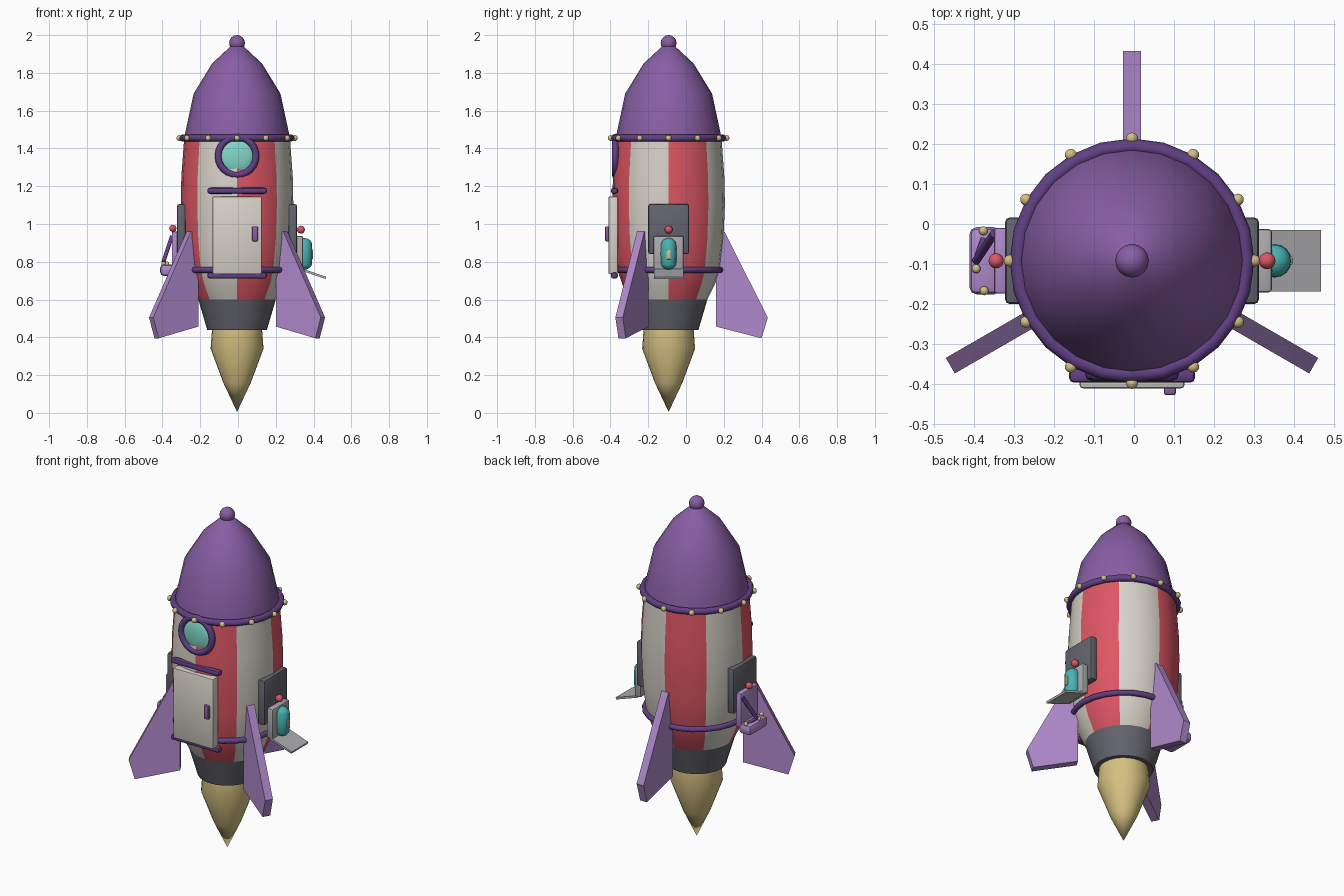
import bpy, bmesh, math
from mathutils import Vector, Matrix

cube = bpy.data.objects.get("Cube")
if cube:
    bpy.data.objects.remove(cube, do_unlink=True)

CENTRE = Vector((-0.005, -0.092, 0))   # axis of the hull
SIDES = 24


def material(name, *srgb):
    lin = [((c / 255 + 0.055) / 1.055) ** 2.4 for c in srgb] + [1]
    m = bpy.data.materials.new(name)
    m.use_nodes = True
    m.diffuse_color = lin
    bsdf = m.node_tree.nodes["Principled BSDF"]
    bsdf.inputs["Base Color"].default_value = lin
    bsdf.inputs["Roughness"].default_value = 0.6
    return m


LILAC = material("lilac", 176, 138, 204)
PURPLE = material("purple", 136, 94, 164)
PLUM = material("plum", 98, 64, 132)
CHARCOAL = material("charcoal", 100, 100, 110)
RED = material("red", 222, 86, 100)
CREAM = material("cream", 216, 211, 201)
GOLD = material("gold", 214, 193, 130)
TEAL = material("teal", 72, 180, 180)
MINT = material("mint glass", 130, 216, 200)
SILVER = material("silver", 172, 172, 175)


def finish(bm, name, *mats, at=(0, 0, 0), angle=35):
    """Turn a bmesh into a shaded object placed relative to the hull axis."""
    bmesh.ops.recalc_face_normals(bm, faces=bm.faces)
    me = bpy.data.meshes.new(name)
    bm.to_mesh(me)
    bm.free()
    for m in mats:
        me.materials.append(m)
    ob = bpy.data.objects.new(name, me)
    ob.location = CENTRE + Vector(at)
    bpy.context.collection.objects.link(ob)
    bpy.ops.object.select_all(action='DESELECT')
    ob.select_set(True)
    bpy.context.view_layer.objects.active = ob
    bpy.ops.object.shade_smooth_by_angle(angle=math.radians(angle))
    return ob


def lathe(name, profile, *mats, stripes=0):
    """Spin (radius, z) points round the axis; close both ends."""
    bm = bmesh.new()
    rings = []
    for r, z in profile:
        rings.append([bm.verts.new((r * math.cos(2 * math.pi * i / SIDES),
                                    r * math.sin(2 * math.pi * i / SIDES), z))
                      for i in range(SIDES)])
    for a, b in zip(rings, rings[1:]):
        for i in range(SIDES):
            j = (i + 1) % SIDES
            f = bm.faces.new((a[i], a[j], b[j], b[i]))
            if stripes:
                f.material_index = (i * stripes // SIDES) % 2
    bm.faces.new(rings[0])
    bm.faces.new(rings[-1])
    bmesh.ops.remove_doubles(bm, verts=bm.verts, dist=0.0005)
    return finish(bm, name, *mats)


def torus(name, major, minor, mat, at, upright=False, sides=SIDES, around=8):
    bm = bmesh.new()
    rows = []
    for i in range(sides):
        u = 2 * math.pi * i / sides
        rows.append([])
        for k in range(around):
            v = 2 * math.pi * k / around
            r = major + minor * math.cos(v)
            rows[-1].append(bm.verts.new((r * math.cos(u), r * math.sin(u), minor * math.sin(v))))
    for i in range(sides):
        for k in range(around):
            a, b, n = rows[i], rows[(i + 1) % sides], (k + 1) % around
            bm.faces.new((a[k], b[k], b[n], a[n]))
    if upright:
        bm.transform(Matrix.Rotation(math.pi / 2, 4, 'X'))
    return finish(bm, name, mat, at=at, angle=50)


def ball(name, radius, mat, at, scale=(1, 1, 1), seg=16):
    bm = bmesh.new()
    bmesh.ops.create_uvsphere(bm, u_segments=seg, v_segments=seg // 2, radius=radius)
    bmesh.ops.scale(bm, vec=scale, verts=bm.verts)
    return finish(bm, name, mat, at=at, angle=60)


def box(name, size, mat, at, bevel=0.008, rot=None):
    bm = bmesh.new()
    bmesh.ops.create_cube(bm, size=1)
    bmesh.ops.scale(bm, vec=size, verts=bm.verts)
    if bevel:
        bmesh.ops.bevel(bm, geom=bm.edges[:], offset=bevel, segments=2, profile=0.5,
                        affect='EDGES')
    if rot:
        bm.transform(rot)
    return finish(bm, name, mat, at=at, angle=40)


def rod(name, a, b, radius, mat):
    a, b = Vector(a), Vector(b)
    d = b - a
    bm = bmesh.new()
    bmesh.ops.create_cone(bm, cap_ends=True, segments=10, radius1=radius, radius2=radius,
                          depth=d.length)
    bm.transform(d.to_track_quat('Z', 'Y').to_matrix().to_4x4())
    return finish(bm, name, mat, at=(a + b) / 2, angle=45)


# Hull, nose, nozzle and flame
lathe("hull", [(0.205, 0.6), (0.245, 0.68), (0.272, 0.76), (0.29, 0.92), (0.298, 1.1),
               (0.295, 1.25), (0.28, 1.455)], RED, CREAM, stripes=8)
# Stripe order starts with red at +x and swaps every eighth of a turn
lathe("nose_cone", [(0.28, 1.44), (0.276, 1.475), (0.23, 1.69), (0.132, 1.85),
                    (0.035, 1.94), (0, 1.95)], PURPLE)
ball("nose_tip", 0.042, PURPLE, (0, 0, 1.958))
lathe("nozzle", [(0.13, 0.44), (0.158, 0.44), (0.205, 0.6), (0.2, 0.605)], CHARCOAL)
lathe("flame", [(0, 0.005), (0.073, 0.16), (0.14, 0.34), (0.132, 0.45)], GOLD)

# Trim rings and rivets
torus("upper_ring", 0.287, 0.019, PLUM, (0, 0, 1.455))
torus("lower_ring", 0.276, 0.016, PLUM, (0, 0, 0.757))
for i in range(12):
    a = math.radians(30 * i)
    ball("rivet", 0.016, GOLD, (0.306 * math.cos(a), 0.306 * math.sin(a), 1.455), seg=10)

# Three fins
FIN = [(0.25, 0.457), (0.25, 0.95), (0.283, 0.965), (0.297, 0.957), (0.525, 0.505), (0.492, 0.395)]
for deg in (90, -30, -150):
    bm = bmesh.new()
    face = bm.faces.new([bm.verts.new((r, -0.0225, z)) for r, z in FIN])
    ext = bmesh.ops.extrude_face_region(bm, geom=[face])
    bmesh.ops.translate(bm, vec=(0, 0.045, 0),
                        verts=[v for v in ext["geom"] if isinstance(v, bmesh.types.BMVert)])
    bm.transform(Matrix.Rotation(math.radians(deg), 4, 'Z'))
    finish(bm, "fin", LILAC, angle=10)

# Porthole
torus("porthole_frame", 0.1, 0.018, PLUM, (0, -0.283, 1.36), upright=True)
ball("porthole_glass", 0.095, MINT, (0, -0.272, 1.36), scale=(1, 0.28, 1), seg=24)

# Door with top and bottom rails
box("door", (0.262, 0.05, 0.412), CREAM, (0, -0.294, 0.94))
for z in (1.176, 0.727):
    box("door_rail", (0.315, 0.036, 0.032), PLUM, (0, -0.287, z), bevel=0.012)
box("door_handle", (0.03, 0.022, 0.08), PURPLE, (0.095, -0.325, 0.948), bevel=0.006)

# Backing plates on both sides
for side in (1, -1):
    box("side_plate", (0.045, 0.217, 0.265), CHARCOAL, (side * 0.295, 0, 0.973), bevel=0.012)

# Left side: dispenser with fold-out tray
box("dispenser_panel", (0.04, 0.158, 0.175), SILVER, (0.33, 0, 0.848))
box("dispenser_tray", (0.145, 0.155, 0.012), SILVER, (0.402, 0, 0.738), bevel=0,
    rot=Matrix.Rotation(math.radians(19), 4, 'Y'))
bm = bmesh.new()
bmesh.ops.create_uvsphere(bm, u_segments=16, v_segments=10, radius=0.042)
for v in bm.verts:
    v.co.z += math.copysign(0.042, v.co.z) if abs(v.co.z) > 1e-4 else 0
finish(bm, "dispenser_capsule", TEAL, at=(0.357, 0, 0.842), angle=60)
box("capsule_badge", (0.01, 0.022, 0.05), GOLD, (0.396, 0, 0.838), bevel=0.003)
ball("dispenser_light", 0.021, RED, (0.338, 0, 0.97))

# Right side: control box with lever
box("control_panel", (0.035, 0.165, 0.2), LILAC, (-0.328, 0, 0.86))
box("control_box", (0.08, 0.168, 0.06), LILAC, (-0.367, 0, 0.756), bevel=0.018)
rod("control_lever", (-0.345, 0.068, 0.935), (-0.39, 0, 0.8), 0.011, PLUM)
rod("control_link", (-0.39, 0, 0.8), (-0.37, 0.055, 0.785), 0.009, PLUM)
for x, y in ((-0.372, 0.075), (-0.39, -0.02), (-0.37, -0.075)):
    ball("control_knob", 0.012, GOLD, (x, y, 0.79), seg=10)
ball("control_light", 0.019, RED, (-0.34, 0, 0.977))
